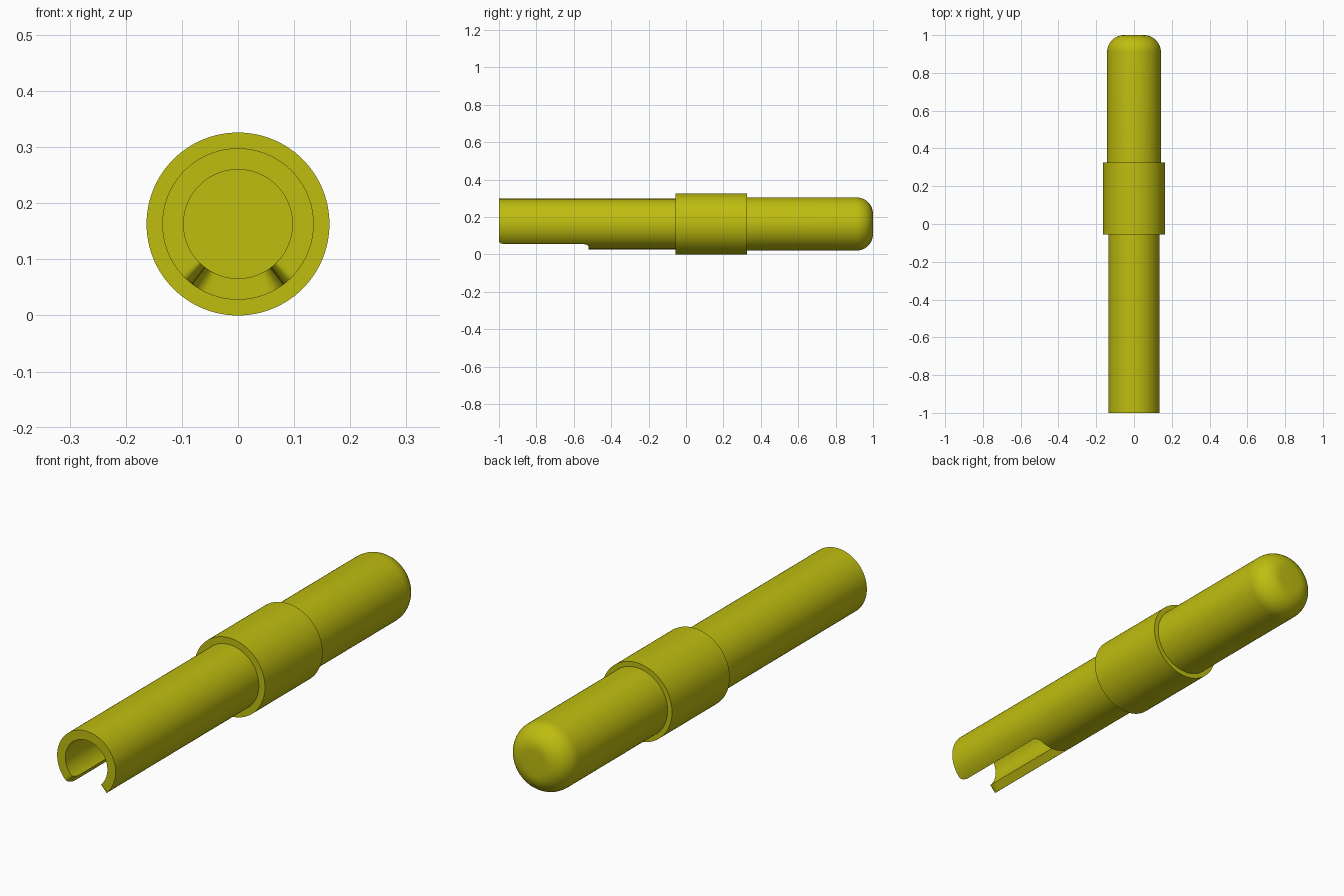
import bpy, bmesh, math

if "Cube" in bpy.data.objects:
    bpy.data.objects.remove(bpy.data.objects["Cube"], do_unlink=True)

AXIS_Z = 0.163   # height of the long axis
SIDES = 96

mat = bpy.data.materials.new("olive_yellow")
mat.use_nodes = True
COLOUR = (0.52, 0.51, 0.005, 1.0)
mat.diffuse_color = COLOUR
mat.node_tree.nodes["Principled BSDF"].inputs["Base Color"].default_value = COLOUR


def make_object(name, bm):
    bmesh.ops.recalc_face_normals(bm, faces=bm.faces[:])
    mesh = bpy.data.meshes.new(name)
    bm.to_mesh(mesh)
    bm.free()
    mesh.materials.append(mat)
    obj = bpy.data.objects.new(name, mesh)
    bpy.context.collection.objects.link(obj)
    return obj


def ring_point(r, angle, y):
    """Point around the long axis, angle measured from straight down."""
    return (r * math.sin(angle), y, AXIS_Z - r * math.cos(angle))


def loft(name, rings):
    """Join rings of points and cap both ends."""
    bm = bmesh.new()
    loops = [[bm.verts.new(p) for p in ring] for ring in rings]
    n = len(loops[0])
    for a, b in zip(loops, loops[1:]):
        for i in range(n):
            j = (i + 1) % n
            bm.faces.new((a[i], a[j], b[j], b[i]))
    bm.faces.new(loops[0])
    bm.faces.new(loops[-1])
    return make_object(name, bm)


def lathe(name, profile):
    """Turn (radius, y) points around the long axis."""
    return loft(name, [[ring_point(r, math.tau * i / SIDES, y) for i in range(SIDES)]
                       for r, y in profile])


def smooth(obj):
    bpy.ops.object.select_all(action='DESELECT')
    obj.select_set(True)
    bpy.context.view_layer.objects.active = obj
    bpy.ops.object.shade_smooth_by_angle(angle=math.radians(35))


# Rear grip with a rounded end
R, F = 0.1425, 0.09
arc = [math.radians(7.5 * i) for i in range(13)]
grip = lathe("rear_grip", [(R, 0.15)] +
             [(R - F + F * math.cos(t), 1 - F + F * math.sin(t)) for t in arc])

# Collar
collar = lathe("collar", [(0.163, -0.055), (0.163, 0.325)])

# Front tube with a blind bore
tube = lathe("front_tube", [(0.097, -0.06), (0.097, -1.0), (0.135, -1.0), (0.135, 0.10)])

# Slot cutter: a wedge that flares at the mouth and rounds off at its inner end
HALF = math.radians(37)
stations = [(-1.02, HALF + 0.20)]
for i in range(9):
    t = math.pi / 2 * i / 8
    stations.append((-0.96 - 0.04 * math.cos(t), HALF + 0.17 * (1 - math.sin(t))))
for i in range(9):
    t = math.pi / 2 * i / 8
    stations.append((-0.55 + 0.03 * math.sin(t), HALF - 0.22 * (1 - math.cos(t))))
cutter = loft("slot_cutter", [
    [ring_point(0.05, -a, y), ring_point(0.05, 0, y), ring_point(0.05, a, y),
     ring_point(0.2, a, y), ring_point(0.2, 0, y), ring_point(0.2, -a, y)]
    for y, a in stations])
cutter.hide_render = True

# Cut the slot and bake the result into the tube
cut = tube.modifiers.new("slot", 'BOOLEAN')
cut.operation = 'DIFFERENCE'
cut.solver = 'EXACT'
cut.object = cutter
bpy.ops.object.select_all(action='DESELECT')
tube.select_set(True)
bpy.context.view_layer.objects.active = tube
bpy.ops.object.modifier_apply(modifier="slot")
bpy.data.objects.remove(cutter, do_unlink=True)

for part in (grip, collar, tube):
    smooth(part)
